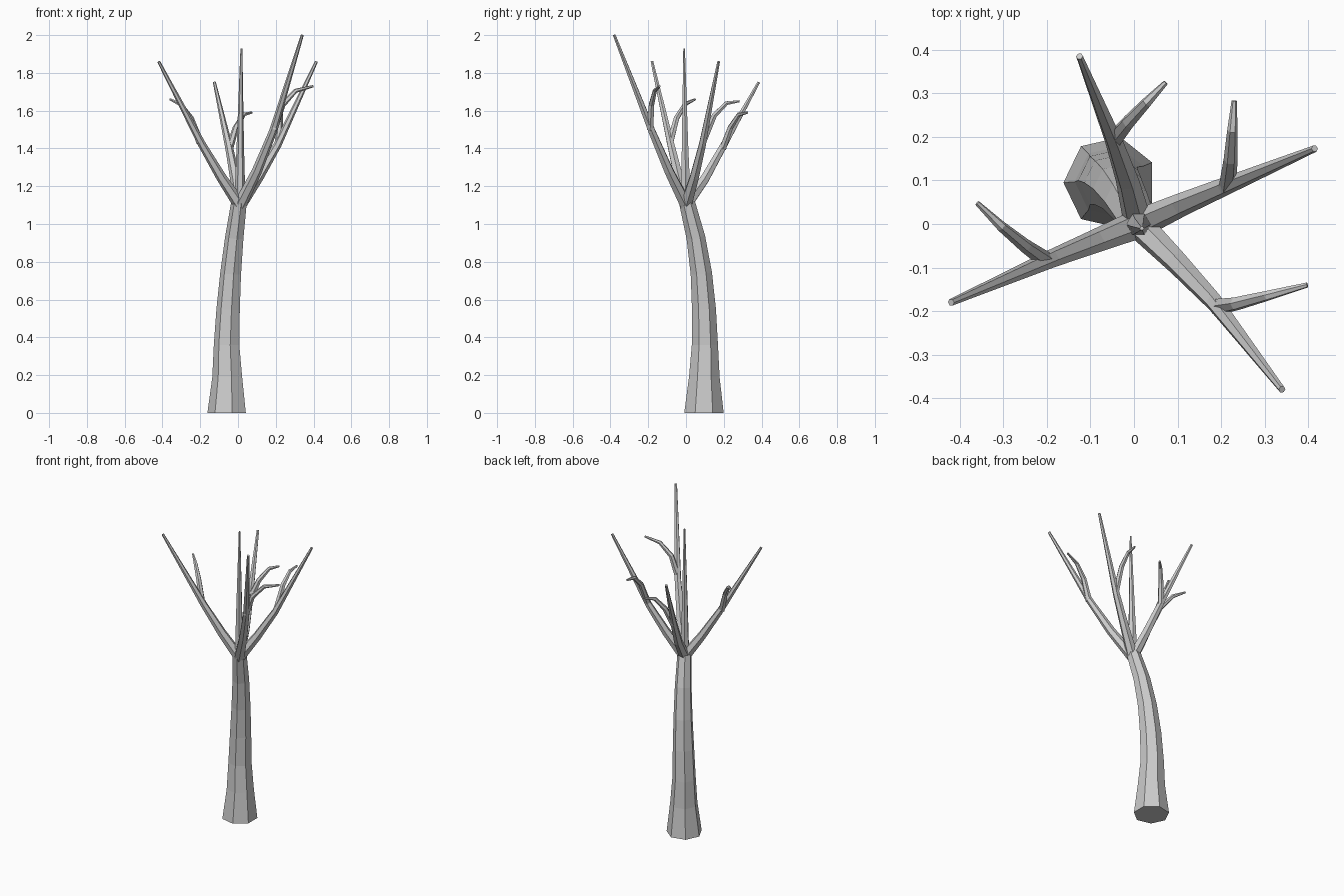
import bpy, bmesh, math
from mathutils import Vector

cube = bpy.data.objects.get("Cube")
if cube:
    bpy.data.objects.remove(cube, do_unlink=True)

bark = bpy.data.materials.new("grey_bark")
bark.use_nodes = True
GREY = (0.6, 0.6, 0.6, 1)
bark.diffuse_color = GREY
bark.node_tree.nodes["Principled BSDF"].inputs["Base Color"].default_value = GREY


def limb(name, path, radii, sides, flat_base=False):
    """Tapered faceted tube along a path, closed at both ends."""
    pts = [Vector(p) for p in path]
    bm = bmesh.new()
    rings = []
    for i, p in enumerate(pts):
        tangent = pts[min(i + 1, len(pts) - 1)] - pts[max(i - 1, 0)]
        if flat_base and i == 0:
            tangent = Vector((0, 0, 1))
        turn = Vector((0, 0, 1)).rotation_difference(tangent)
        ring = []
        for k in range(sides):
            a = math.pi + math.tau * k / sides
            offset = Vector((math.cos(a), math.sin(a), 0)) * radii[i]
            ring.append(bm.verts.new(p + turn @ offset))
        rings.append(ring)
    for low, high in zip(rings, rings[1:]):
        for k in range(sides):
            n = (k + 1) % sides
            bm.faces.new((low[k], low[n], high[n], high[k]))
    bm.faces.new(rings[0][::-1])
    bm.faces.new(rings[-1])
    mesh = bpy.data.meshes.new(name)
    bm.to_mesh(mesh)
    bm.free()
    mesh.materials.append(bark)
    obj = bpy.data.objects.new(name, mesh)
    bpy.context.collection.objects.link(obj)
    return obj


# Leaning trunk with a flared foot
limb("trunk",
     [(-.055, .095, 0), (-.053, .097, .19), (-.057, .1, .36), (-.049, .095, .55),
      (-.036, .081, .74), (-.017, .052, .93), (.008, .004, 1.12)],
     [.107, .083, .071, .065, .058, .051, .043], 7, True)

# Main branches: middle point and tip, fanning out from the crown
CROWN = (.01, 0, 1.1)
branches = {
    "right_branch": [(-.09, -.04, 1.25), (-.19, -.08, 1.42), (-.42, -.18, 1.86)],
    "left_branch": [(.11, .045, 1.25), (.21, .087, 1.42), (.415, .173, 1.86)],
    "front_branch": [(.1, -.09, 1.28), (.185, -.18, 1.49), (.34, -.38, 2.0)],
    "back_branch": [(-.015, .1, 1.24), (-.046, .19, 1.4), (-.125, .385, 1.75)],
}
for name, path in branches.items():
    limb(name, [CROWN] + path, [.034, .027, .021, .008], 6)

# Upright leader in the middle
limb("centre_branch", [CROWN, (.012, -.005, 1.4), (.018, -.01, 1.93)],
     [.03, .02, .005], 6)

# Side twigs curling off each main branch
twigs = {
    "right_twig": [(-.2, -.085, 1.43), (-.25, -.05, 1.56), (-.305, -.005, 1.635), (-.36, .048, 1.66)],
    "left_twig": [(.215, .088, 1.43), (.222, .15, 1.575), (.226, .215, 1.64), (.23, .283, 1.65)],
    "front_twig": [(.19, -.19, 1.5), (.235, -.183, 1.63), (.305, -.165, 1.705), (.398, -.14, 1.73)],
    "back_twig": [(-.045, .195, 1.4), (-.012, .235, 1.51), (.03, .28, 1.58), (.073, .325, 1.59)],
}
for name, path in twigs.items():
    limb(name, path, [.02, .016, .012, .006], 6)
